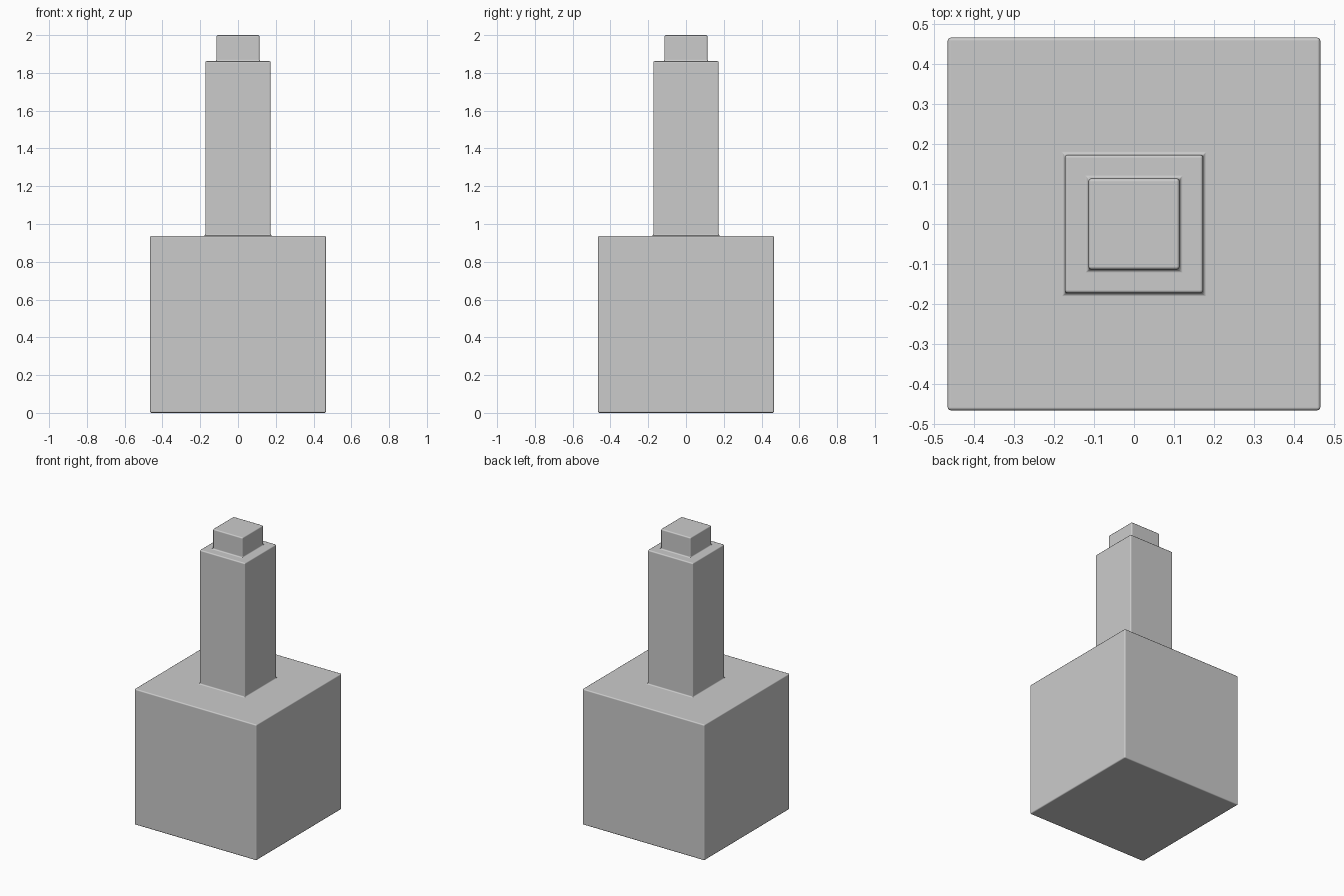
import bpy, bmesh

if "Cube" in bpy.data.objects:
    bpy.data.objects.remove(bpy.data.objects["Cube"])

# Square rings from bottom to top: (half width, height)
RINGS = [(0.466, 0.0), (0.466, 0.937), (0.173, 0.937),
         (0.173, 1.862), (0.114, 1.862), (0.114, 2.0)]
CORNERS = [(-1, -1), (1, -1), (1, 1), (-1, 1)]

# Stepped bottle: square body, tall square neck and small square cap in one skin
bm = bmesh.new()
rings = [[bm.verts.new((sx * w, sy * w, z)) for sx, sy in CORNERS] for w, z in RINGS]
bm.faces.new(reversed(rings[0]))
bm.faces.new(rings[-1])
for low, high in zip(rings, rings[1:]):
    for i in range(4):
        j = (i + 1) % 4
        bm.faces.new((low[i], low[j], high[j], high[i]))
bmesh.ops.recalc_face_normals(bm, faces=bm.faces)

mesh = bpy.data.meshes.new("stepped_bottle")
bm.to_mesh(mesh)
bm.free()
bottle = bpy.data.objects.new("stepped_bottle", mesh)
bpy.context.collection.objects.link(bottle)

# Slightly softened edges
bevel = bottle.modifiers.new("soft_edges", 'BEVEL')
bevel.width = 0.008
bevel.segments = 2
bevel.limit_method = 'ANGLE'
bevel.harden_normals = True
for face in mesh.polygons:
    face.use_smooth = True
